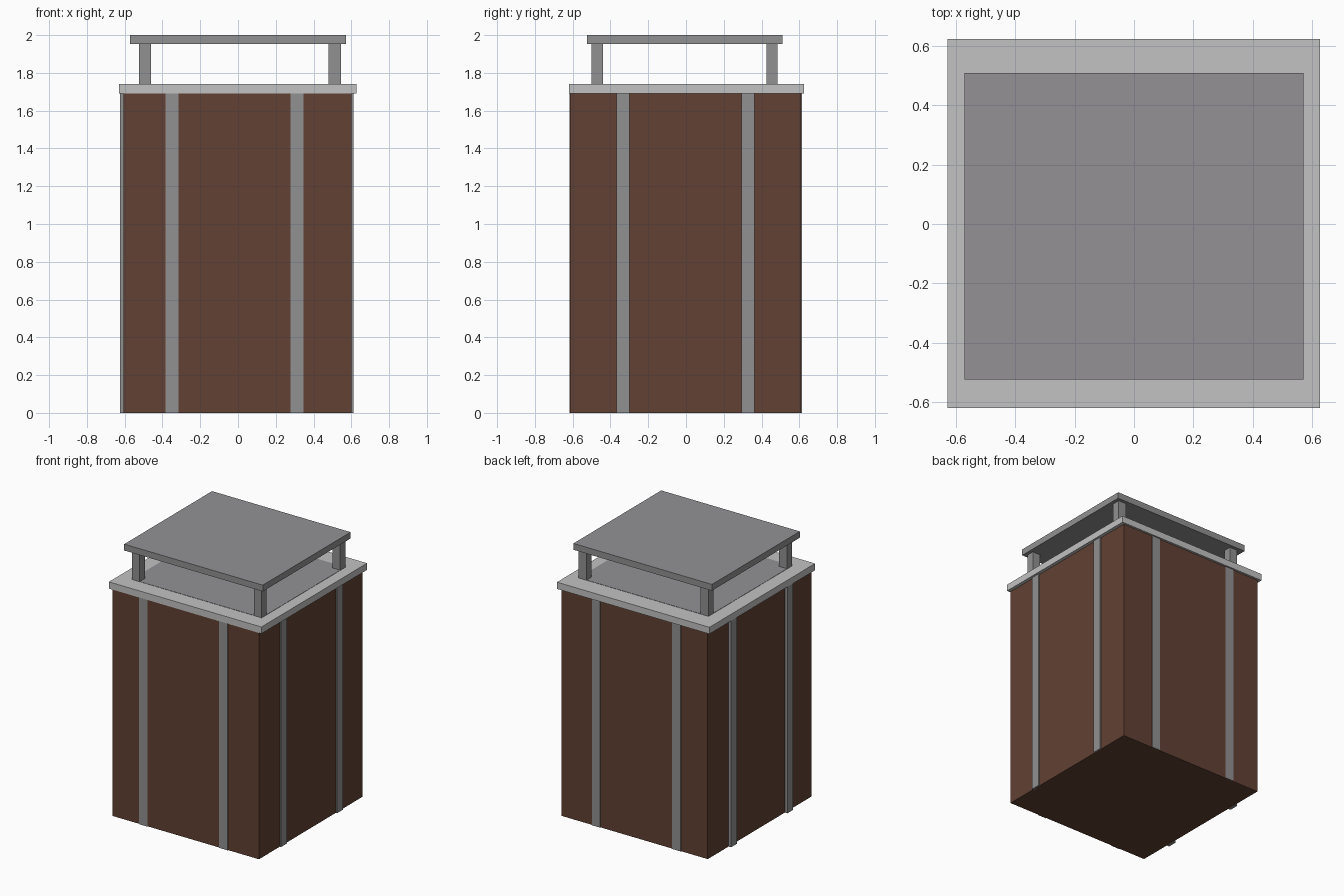
import bpy, bmesh

if "Cube" in bpy.data.objects:
    bpy.data.objects.remove(bpy.data.objects["Cube"])


def material(name, rgb):
    m = bpy.data.materials.new(name)
    m.diffuse_color = (*rgb, 1)
    m.use_nodes = True
    m.node_tree.nodes["Principled BSDF"].inputs["Base Color"].default_value = m.diffuse_color
    return m


BROWN = material("brown brick", (0.120, 0.052, 0.033))
GREY = material("neutral grey", (0.285, 0.285, 0.285))
ROOF = material("roof grey", (0.292, 0.283, 0.298))
LIGHT = material("light concrete", (0.54, 0.54, 0.54))


def box(name, x, y, z, mat, top_mat=None):
    """Box from (min, max) ranges, with an optional colour for the top face."""
    bm = bmesh.new()
    bmesh.ops.create_cube(bm, size=1)
    for v in bm.verts:
        v.co = [r[0] if c < 0 else r[1] for c, r in zip(v.co, (x, y, z))]
    bm.normal_update()
    mesh = bpy.data.meshes.new(name)
    mesh.materials.append(mat)
    if top_mat:
        mesh.materials.append(top_mat)
        for f in bm.faces:
            f.material_index = int(f.normal.z > 0.5)
    bm.to_mesh(mesh)
    bm.free()
    obj = bpy.data.objects.new(name, mesh)
    bpy.context.collection.objects.link(obj)
    return obj


# Main shaft and its overhanging cap
box("shaft", (-0.605, 0.602), (-0.613, 0.608), (0, 1.69), BROWN)
box("cap_slab", (-0.63, 0.627), (-0.62, 0.624), (1.69, 1.74), LIGHT)

# Grey flue surface set into the top of the cap
box("flue_surface", (-0.525, 0.545), (-0.50, 0.485), (1.735, 1.742), ROOF)

# Vertical strips, two on each side
for i, x in enumerate([(-0.384, -0.315), (0.278, 0.347)]):
    box(f"front_strip_{i}", x, (-0.618, -0.60), (0, 1.69), GREY)
    box(f"back_strip_{i}", x, (0.59, 0.613), (0, 1.69), GREY)
for i, y in enumerate([(-0.368, -0.30), (0.294, 0.363)]):
    box(f"left_strip_{i}", (-0.626, -0.59), y, (0, 1.69), GREY)
    box(f"right_strip_{i}", (0.59, 0.612), y, (0, 1.69), GREY)

# Corner posts
for sx, x in (("left", (-0.525, -0.46)), ("right", (0.48, 0.545))):
    for sy, y in (("front", (-0.50, -0.44)), ("back", (0.425, 0.485))):
        box(f"{sy}_{sx}_post", x, y, (1.74, 1.955), GREY)

# Raised roof plate
box("roof_plate", (-0.571, 0.571), (-0.524, 0.51), (1.953, 2.0), GREY, ROOF)
